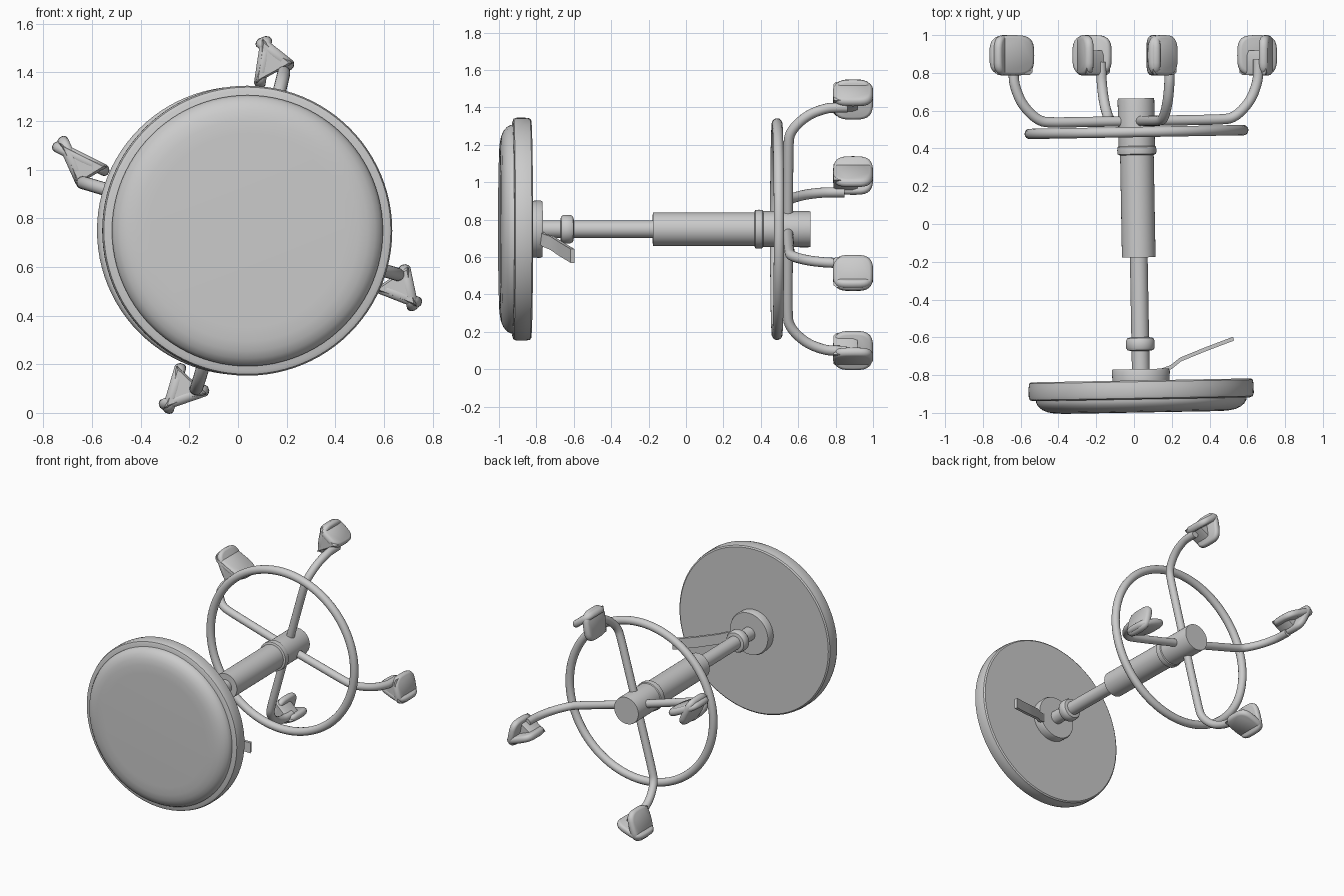
import bpy, bmesh, math
from mathutils import Vector, Matrix

if "Cube" in bpy.data.objects:
    bpy.data.objects.remove(bpy.data.objects["Cube"])

# Stool axis: runs along y, very slightly skewed
AXIS = Matrix.Translation((0.022, 0, 0.749)) @ Matrix.Rotation(0.018, 4, 'Z')


def finish(name, bm, matrix=None, angle=35):
    bmesh.ops.recalc_face_normals(bm, faces=bm.faces)
    if matrix:
        bm.transform(matrix)
    me = bpy.data.meshes.new(name)
    bm.to_mesh(me)
    bm.free()
    ob = bpy.data.objects.new(name, me)
    bpy.context.collection.objects.link(ob)
    bpy.ops.object.select_all(action='DESELECT')
    ob.select_set(True)
    bpy.context.view_layer.objects.active = ob
    bpy.ops.object.shade_smooth_by_angle(angle=math.radians(angle))
    return ob


def loft(bm, rings, closed=False):
    """Skin a list of point loops; cap the ends unless closed."""
    loops = [[bm.verts.new(p) for p in r] for r in rings]
    n = len(loops[0])
    pairs = list(zip(loops, loops[1:])) + ([(loops[-1], loops[0])] if closed else [])
    for a, b in pairs:
        for i in range(n):
            j = (i + 1) % n
            bm.faces.new((a[i], a[j], b[j], b[i]))
    if not closed:
        bm.faces.new(loops[0])
        bm.faces.new(loops[-1])


def lathe(name, profile, n=64, closed=False):
    """Turn (radius, y) points around the stool axis."""
    bm = bmesh.new()
    loft(bm, [[(r * math.cos(2 * math.pi * i / n), y, r * math.sin(2 * math.pi * i / n))
               for i in range(n)] for r, y in profile], closed)
    return finish(name, bm, AXIS)


def tube(name, pts, radius):
    """Round tube along a smooth path."""
    cu = bpy.data.curves.new(name, 'CURVE')
    cu.dimensions = '3D'
    cu.bevel_depth, cu.bevel_resolution, cu.use_fill_caps = radius, 6, True
    sp = cu.splines.new('NURBS')
    sp.points.add(len(pts) - 1)
    for p, co in zip(sp.points, pts):
        p.co = (*co, 1)
    sp.order_u, sp.use_endpoint_u, sp.resolution_u = 3, True, 6
    ob = bpy.data.objects.new(name, cu)
    bpy.context.collection.objects.link(ob)
    bpy.ops.object.select_all(action='DESELECT')
    ob.select_set(True)
    bpy.context.view_layer.objects.active = ob
    bpy.ops.object.convert(target='MESH')
    bpy.ops.object.shade_smooth_by_angle(angle=math.radians(40))


# Seat: rim with a padded, rounded cushion
lathe("seat_rim", [(0.583, -0.828), (0.592, -0.835), (0.596, -0.86), (0.596, -0.905),
                   (0.590, -0.922), (0.575, -0.928)], 96)
lathe("seat_cushion", [(0.557, -0.90), (0.557, -0.938), (0.546, -0.958), (0.525, -0.976),
                       (0.495, -0.989), (0.455, -0.996), (0.40, -0.998)], 96)

# Central column
lathe("seat_mount", [(0.150, -0.84), (0.154, -0.78), (0.148, -0.768)])
lathe("piston", [(0.047, -0.80), (0.047, -0.10)], 32)
lathe("piston_collar", [(0.05, -0.672), (0.068, -0.668), (0.076, -0.655), (0.076, -0.618),
                        (0.068, -0.604), (0.05, -0.600)], 48)
lathe("column_sleeve", [(0.089, -0.177), (0.089, 0.42)])
lathe("sleeve_collar", [(0.09, 0.365), (0.102, 0.370), (0.104, 0.390), (0.102, 0.408), (0.094, 0.414)])
lathe("hub", [(0.096, 0.412), (0.097, 0.655), (0.095, 0.665)])

# Foot ring
lathe("foot_ring", [(0.565 + 0.028 * math.cos(a), 0.487 + 0.028 * math.sin(a))
                    for a in [2 * math.pi * i / 14 for i in range(14)]], 96, True)

# Height lever: flat bent strip
bm = bmesh.new()
strip = []
for x, y, z, w in [(0.12, -0.785, 0.715, 0.03), (0.20, -0.755, 0.69, 0.034),
                   (0.25, -0.715, 0.675, 0.036), (0.38, -0.662, 0.64, 0.037),
                   (0.53, -0.605, 0.606, 0.037)]:
    strip.append([(x, y - 0.012, z - w), (x, y - 0.012, z + w),
                  (x - 0.006, y + 0.008, z + w), (x - 0.006, y + 0.008, z - w)])
loft(bm, strip)
finish("height_lever", bm)

# Four legs: spoke that bends backwards
LEG = [(0.0, 0.545), (0.30, 0.545), (0.46, 0.545), (0.54, 0.552), (0.63, 0.64),
       (0.67, 0.74), (0.675, 0.80), (0.675, 0.86)]
for k, deg in enumerate((74.5, 163, 254.5, 344.5)):
    c, s = math.cos(math.radians(deg)), math.sin(math.radians(deg))
    tube(f"leg_{k + 1}", [AXIS @ Vector((r * c, y, r * s)) for r, y in LEG], 0.027)


def squircle(n=32, e=0.6):
    for i in range(n):
        a = 2 * math.pi * i / n
        c, s = math.cos(a), math.sin(a)
        yield math.copysign(abs(c) ** e, c), math.copysign(abs(s) ** e, s)


def caster(name, apex, end_a, end_b):
    """Two rounded cheeks meeting in a V, with a web between them."""
    p, a, b = (Vector((x, 0.893, z)) for x, z in (apex, end_a, end_b))
    up = Vector((0, 1, 0))
    mid = (p + a + b) / 3
    bm = bmesh.new()
    for end in (a, b):
        e = (end - p).normalized()
        half = (end - p).length / 2
        nrm = e.cross(up)
        if nrm.dot(mid - p) < 0:
            nrm = -nrm
        ctr = (p + end) / 2
        loft(bm, [[ctr + nrm * t + e * (u * half * f) + up * (v * 0.107 * f)
                   for u, v in squircle()]
                  for t, f in ((0, 0.84), (0.006, 0.93), (0.018, 1), (0.034, 1),
                               (0.044, 0.94), (0.048, 0.86))])
    web = [mid + (q - mid) * 0.86 for q in (p, a, b)]
    loft(bm, [[mid + (q - mid) * f + up * h for q in web]
              for h, f in ((-0.105, 0.84), (-0.09, 1.0), (0.0, 1.0), (0.025, 0.85))])
    finish(name, bm, angle=40)


# Casters, each swivelled differently: (apex, cheek end, cheek end) in x, z
for k, pts in enumerate((((0.095, 1.552), (0.063, 1.34), (0.24, 1.437)),
                         ((-0.75, 1.125), (-0.52, 1.01), (-0.66, 0.925)),
                         ((-0.315, 0.005), (-0.255, 0.21), (-0.112, 0.075)),
                         ((0.745, 0.425), (0.54, 0.505), (0.705, 0.615)))):
    caster(f"caster_{k + 1}", *pts)
